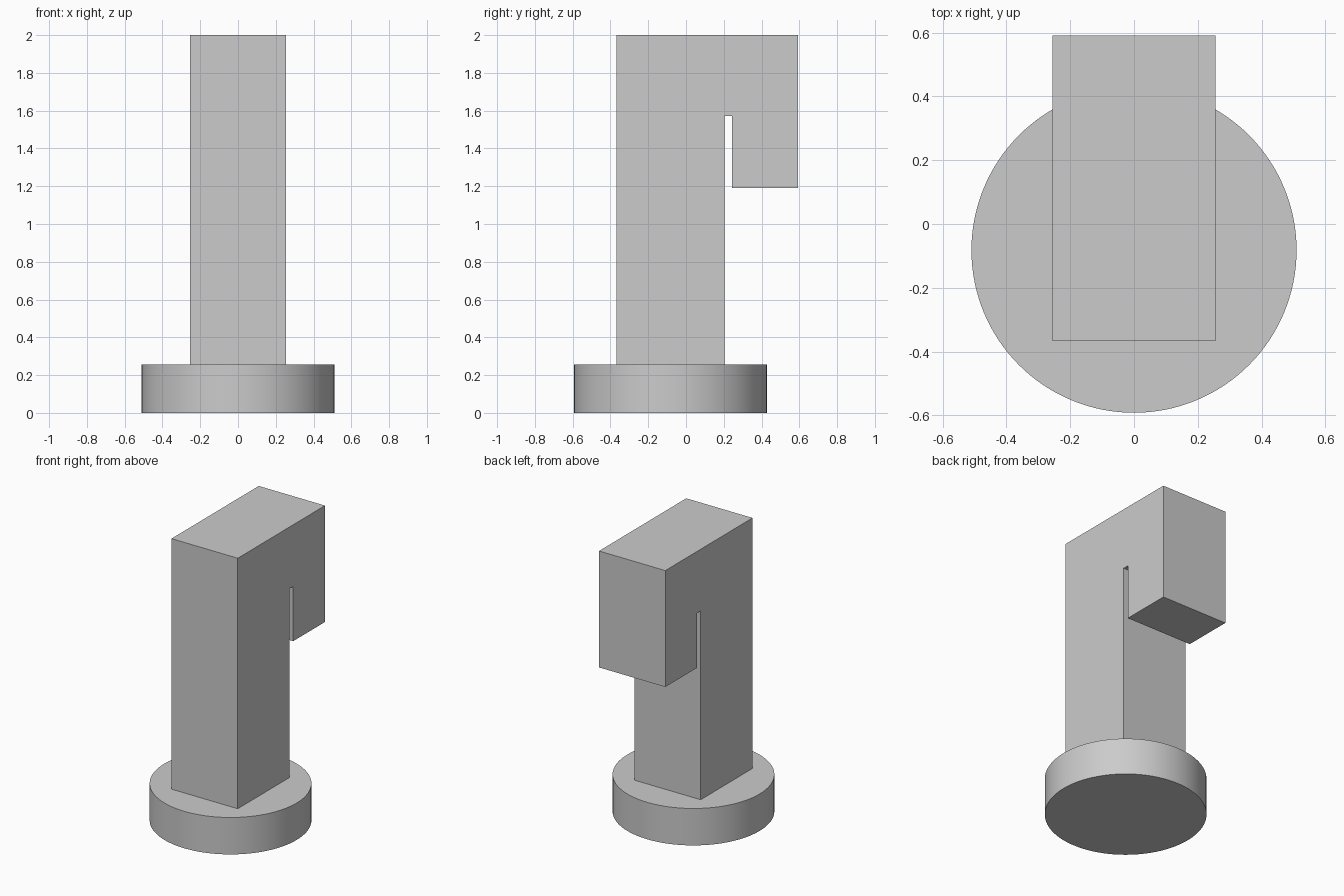
import bpy
import bmesh

if "Cube" in bpy.data.objects:
    bpy.data.objects.remove(bpy.data.objects["Cube"])

# Round base
BASE_R, BASE_H, BASE_Y = 0.51, 0.257, -0.082
bpy.ops.mesh.primitive_cylinder_add(vertices=128, radius=BASE_R, depth=BASE_H,
                                    location=(0, BASE_Y, BASE_H / 2))
base = bpy.context.object
base.name = "round_base"
bpy.ops.object.shade_smooth_by_angle()

# Hooked post: side profile (y, z) extruded across x
HALF_W = 0.255
profile = [(-0.367, BASE_H), (0.203, BASE_H), (0.203, 1.571), (0.243, 1.571),
           (0.243, 1.19), (0.592, 1.19), (0.592, 2.0), (-0.367, 2.0)]
bm = bmesh.new()
face = bm.faces.new([bm.verts.new((-HALF_W, y, z)) for y, z in profile])
ext = bmesh.ops.extrude_face_region(bm, geom=[face])
moved = [v for v in ext["geom"] if isinstance(v, bmesh.types.BMVert)]
bmesh.ops.translate(bm, verts=moved, vec=(2 * HALF_W, 0, 0))
bmesh.ops.recalc_face_normals(bm, faces=bm.faces)
mesh = bpy.data.meshes.new("hooked_post")
bm.to_mesh(mesh)
bm.free()
post = bpy.data.objects.new("hooked_post", mesh)
bpy.context.collection.objects.link(post)
